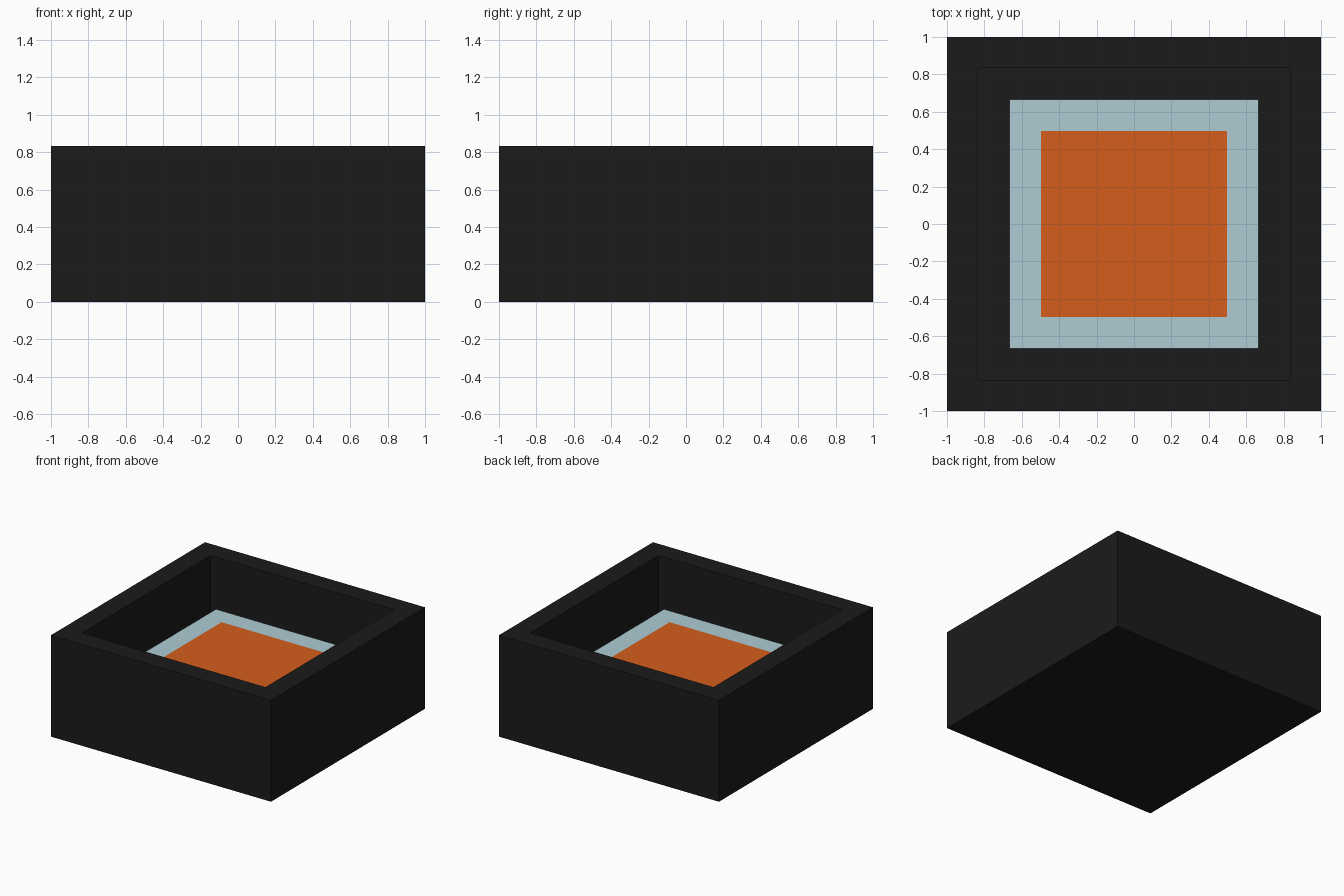
import bpy
import bmesh

cube = bpy.data.objects.get("Cube")
if cube:
    bpy.data.objects.remove(cube, do_unlink=True)


def material(name, rgb):
    mat = bpy.data.materials.new(name)
    mat.use_nodes = True
    mat.diffuse_color = (*rgb, 1)
    mat.node_tree.nodes["Principled BSDF"].inputs["Base Color"].default_value = (*rgb, 1)
    return mat


charcoal = material("charcoal", (0.011, 0.011, 0.011))
pale_blue = material("pale_blue", (0.42, 0.60, 0.65))
orange = material("orange", (0.66, 0.11, 0.012))


def block(name, half, bottom, top, mat):
    """Square block centred on the origin; returns its object."""
    bm = bmesh.new()
    bmesh.ops.create_cube(bm, size=2)
    for v in bm.verts:
        v.co.x *= half
        v.co.y *= half
        v.co.z = top if v.co.z > 0 else bottom
    mesh = bpy.data.meshes.new(name)
    bm.to_mesh(mesh)
    bm.free()
    mesh.materials.append(mat)
    obj = bpy.data.objects.new(name, mesh)
    bpy.context.collection.objects.link(obj)
    return obj


UNIT = 1 / 6

# Open tray: inset the top face, then push it down to form the well
tray = block("tray", 1, 0, 5 * UNIT, charcoal)
bm = bmesh.new()
bm.from_mesh(tray.data)
top = max(bm.faces, key=lambda f: f.calc_center_median().z)
bmesh.ops.inset_region(bm, faces=[top], thickness=UNIT, use_even_offset=True)
well = bmesh.ops.extrude_discrete_faces(bm, faces=[top])["faces"]
bmesh.ops.translate(bm, verts=well[0].verts, vec=(0, 0, -4 * UNIT))
bmesh.ops.recalc_face_normals(bm, faces=bm.faces)
bm.to_mesh(tray.data)
bm.free()

# Raised block in the well with a coloured plate on top
block("inner_block", 4 * UNIT, UNIT, 3 * UNIT, pale_blue)
block("top_plate", 0.497, 3 * UNIT - 0.004, 3 * UNIT + 0.003, orange)
